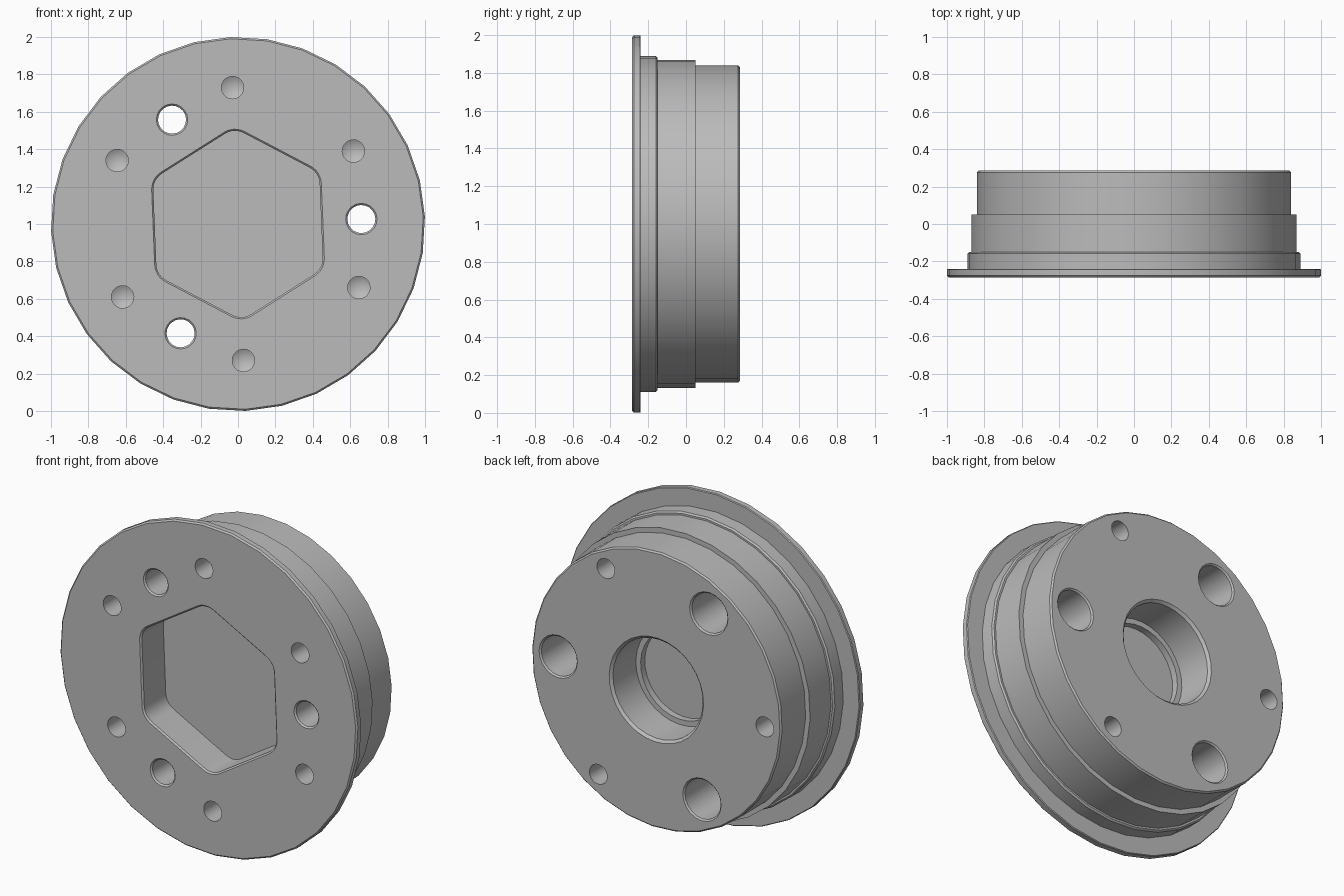
import bpy, bmesh
from math import sin, cos, pi, radians

old = bpy.data.objects.get("Cube")
if old:
    bpy.data.objects.remove(old, do_unlink=True)

FRONT, BACK = -0.285, 0.285
TURN = radians(2.3)      # the whole hole pattern is turned slightly
C = 0.009                # edge chamfer

steel = bpy.data.materials.new("plain_grey")
steel.use_nodes = True
GREY = (0.5, 0.5, 0.5, 1)
steel.diffuse_color = GREY
steel.node_tree.nodes["Principled BSDF"].inputs["Base Color"].default_value = GREY


def make_object(name, bm):
    bmesh.ops.recalc_face_normals(bm, faces=bm.faces)
    mesh = bpy.data.meshes.new(name)
    bm.to_mesh(mesh)
    bm.free()
    mesh.materials.append(steel)
    obj = bpy.data.objects.new(name, mesh)
    bpy.context.collection.objects.link(obj)
    return obj


def skin(name, rings):
    """Closed solid through rings of points; single-point rings are tips."""
    bm = bmesh.new()
    loops = [[bm.verts.new(p) for p in ring] for ring in rings]
    for a, b in zip(loops, loops[1:]):
        n = max(len(a), len(b))
        for i in range(n):
            j = (i + 1) % n
            if len(a) == 1:
                bm.faces.new((a[0], b[i], b[j]))
            elif len(b) == 1:
                bm.faces.new((a[i], a[j], b[0]))
            else:
                bm.faces.new((a[i], a[j], b[j], b[i]))
    for end in (loops[0], loops[-1]):
        if len(end) > 2:
            bm.faces.new(end)
    return make_object(name, bm)


def lathe(name, profile, sides, x=0, z=1):
    """Turn (radius, y) points about an axis along y."""
    rings = []
    for r, y in profile:
        angles = [TURN + 2 * pi * i / sides for i in range(sides)] if r else [0]
        rings.append([(x + r * cos(a), y, z + r * sin(a)) for a in angles])
    return skin(name, rings)


def hex_ring(grow, y):
    """Rounded hexagon with its corners up and down."""
    flat, corner = 0.445 + grow, 0.1 + grow
    reach = (flat - corner) / cos(pi / 6)
    pts = []
    for k in range(6):
        mid = TURN + pi / 2 + k * pi / 3
        for s in range(7):
            a = mid + (s / 6 - 0.5) * pi / 3
            pts.append((reach * cos(mid) + corner * cos(a), y,
                        1 + reach * sin(mid) + corner * sin(a)))
    return pts


# Stepped hub with its front flange
hub = lathe("flanged_hub", [
    (1 - C, FRONT), (1, FRONT + C), (1, -0.24 - C / 2), (1 - C / 2, -0.24),
    (0.89, -0.24), (0.89, -0.15 - C), (0.89 - C, -0.15), (0.87, -0.15),
    (0.87, 0.05), (0.84, 0.05), (0.84, BACK - C), (0.84 - C, BACK)], 32)

# Hexagonal socket in the front
cutters = [skin("socket_cutter", [
    hex_ring(C, FRONT - 0.02), hex_ring(C, FRONT),
    hex_ring(0, FRONT + C), hex_ring(0, -0.07)])]

# Stepped round bore in the back
cutters.append(lathe("bore_cutter", [
    (0.27, 0.01), (0.27, 0.05), (0.302, 0.05), (0.302, BACK - 0.015),
    (0.317, BACK), (0.317, BACK + 0.02)], 32))


def ring_of_holes(name, profile, count, start, radius):
    for i in range(count):
        a = TURN + radians(start) + 2 * pi * i / count
        cutters.append(lathe(name, profile, 20, radius * cos(a), 1 + radius * sin(a)))


# Counterbored through holes
ring_of_holes("bolt_cutter", [
    (0.084, FRONT - 0.02), (0.084, FRONT), (0.075, FRONT + C), (0.075, -0.08),
    (0.12, -0.08), (0.12, BACK - C), (0.129, BACK), (0.129, BACK + 0.02)], 3, 0, 0.66)

# Blind drilled holes with conical bottoms, front and back
ring_of_holes("front_drill_cutter", [
    (0.06, FRONT - 0.02), (0.06, -0.03), (0, 0.005)], 6, 30, 0.73)
ring_of_holes("back_drill_cutter", [
    (0, 0.035), (0.06, 0.07), (0.06, BACK + 0.02)], 3, 60, 0.73)

# Cut everything out of the hub
bpy.context.view_layer.objects.active = hub
for cutter in cutters:
    mod = hub.modifiers.new("cut", "BOOLEAN")
    mod.operation = "DIFFERENCE"
    mod.solver = "EXACT"
    mod.object = cutter
    bpy.ops.object.modifier_apply(modifier=mod.name)
    bpy.data.objects.remove(cutter, do_unlink=True)

bpy.ops.object.select_all(action="DESELECT")
hub.select_set(True)
bpy.ops.object.shade_smooth_by_angle(angle=radians(30))
